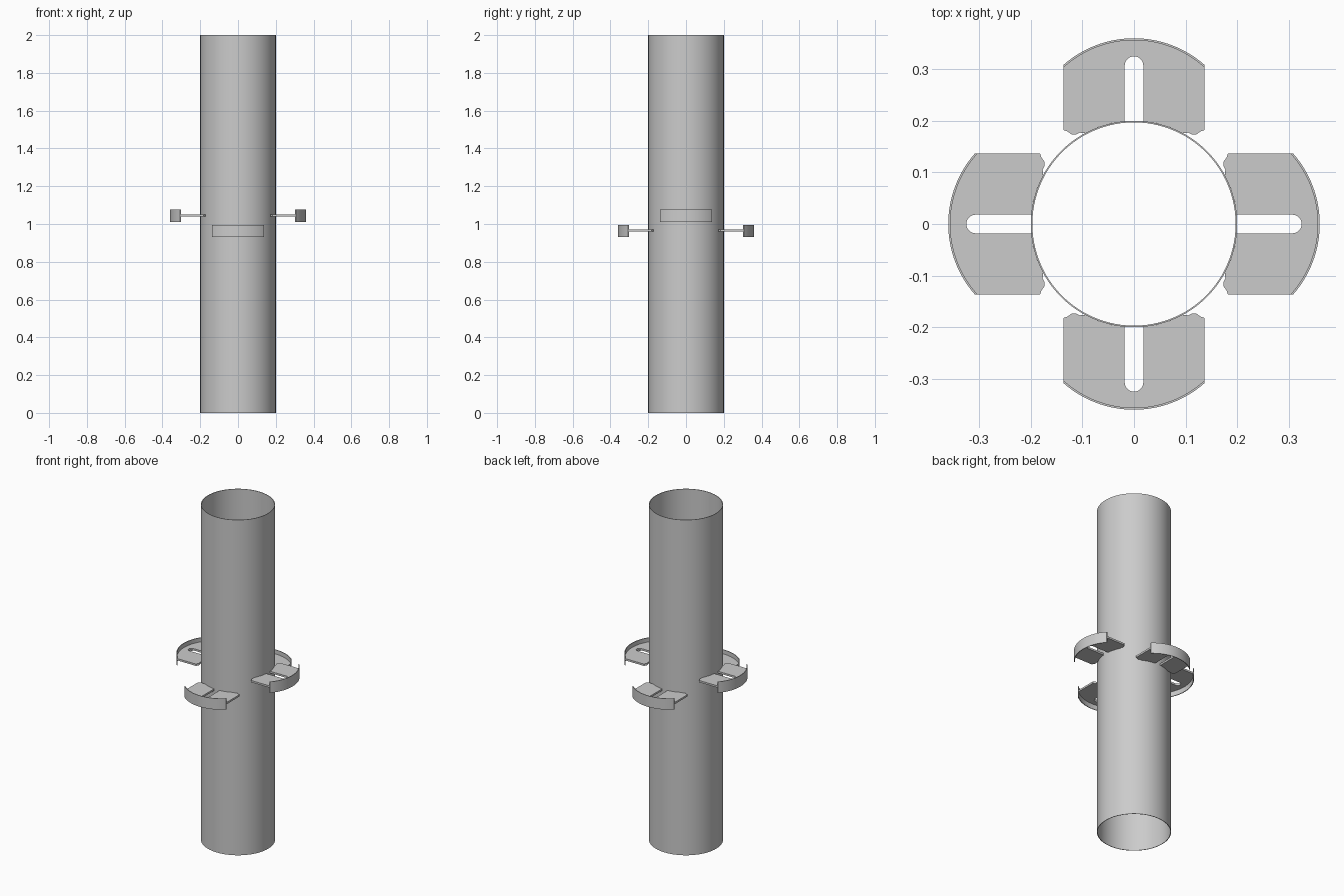
import bpy, bmesh, math

if "Cube" in bpy.data.objects:
    bpy.data.objects.remove(bpy.data.objects["Cube"], do_unlink=True)

grey = bpy.data.materials.new("light_grey")
grey.use_nodes = True
grey.diffuse_color = (0.6, 0.6, 0.6, 1)
grey.node_tree.nodes["Principled BSDF"].inputs["Base Color"].default_value = (0.6, 0.6, 0.6, 1)

TUBE_R, WALL = 0.2, 0.003
HALF_W = 0.137                  # half width of a bracket
RIM_R, RIM_X = 0.207, 0.153     # outer rim arc: radius and centre
SLOT = 0.018                    # half width of the slot


def arc(cx, r, a0, a1, n):
    """Points on an arc around (cx, 0), angles in radians."""
    steps = [a0 + (a1 - a0) * i / n for i in range(n + 1)]
    return [(cx + r * math.cos(a), r * math.sin(a)) for a in steps]


def extrude(name, outline, z0, z1, turn=0):
    """Solid from a flat outline, turned about the tube axis."""
    bm = bmesh.new()
    face = bm.faces.new([bm.verts.new((x, y, z0)) for x, y in outline])
    up = bmesh.ops.extrude_face_region(bm, geom=[face])["geom"]
    verts = [v for v in up if isinstance(v, bmesh.types.BMVert)]
    bmesh.ops.translate(bm, verts=verts, vec=(0, 0, z1 - z0))
    bmesh.ops.recalc_face_normals(bm, faces=bm.faces)
    return finish(name, bm, turn)


def finish(name, bm, turn=0):
    mesh = bpy.data.meshes.new(name)
    bm.to_mesh(mesh)
    bm.free()
    obj = bpy.data.objects.new(name, mesh)
    obj.rotation_euler.z = turn
    mesh.materials.append(grey)
    bpy.context.collection.objects.link(obj)
    bpy.ops.object.select_all(action="DESELECT")
    bpy.context.view_layer.objects.active = obj
    obj.select_set(True)
    bpy.ops.object.shade_smooth_by_angle(angle=math.radians(30))
    return obj


# Open tube with a thin wall
bm = bmesh.new()
n = 96
rings = []
for r, z in ((TUBE_R, 0), (TUBE_R, 2), (TUBE_R - WALL, 2), (TUBE_R - WALL, 0)):
    rings.append([bm.verts.new((r * math.cos(math.tau * i / n), r * math.sin(math.tau * i / n), z))
                  for i in range(n)])
for k in range(4):
    a, b = rings[k], rings[(k + 1) % 4]
    for i in range(n):
        j = (i + 1) % n
        bm.faces.new((a[i], a[j], b[j], b[i]))
bmesh.ops.recalc_face_normals(bm, faces=bm.faces)
finish("tube", bm)

# Plate outline: half of it, then mirrored; the slot opens towards the tube
rim_in = RIM_R - 0.004
edge = math.asin(HALF_W / rim_in)
slot_end = arc(0.325 - SLOT, SLOT, 0, math.pi / 2, 8)
tube_edge = arc(0, TUBE_R, math.asin(SLOT / TUBE_R), math.asin(0.095 / TUBE_R), 10)
lug = [(0.177, 0.105), (0.173, 0.114), (0.174, 0.122), (0.179, 0.128), (0.182, 0.137)]
rim_edge = arc(RIM_X, rim_in, edge, 0, 16)
half = slot_end + tube_edge + lug + rim_edge
lower = [(x, -y) for x, y in reversed(half[1:-1])]

# The tip and slot end meet on the axis, so join the halves as two faces
def plate(name, z0, z1, turn):
    bm = bmesh.new()
    tops = []
    for side in (half, [(x, -y) for x, y in half]):
        tops.append(bm.faces.new([bm.verts.new((x, y, z0)) for x, y in side]))
    bmesh.ops.remove_doubles(bm, verts=bm.verts, dist=1e-5)
    bmesh.ops.recalc_face_normals(bm, faces=bm.faces)
    up = bmesh.ops.extrude_face_region(bm, geom=bm.faces[:])["geom"]
    verts = [v for v in up if isinstance(v, bmesh.types.BMVert)]
    bmesh.ops.translate(bm, verts=verts, vec=(0, 0, z1 - z0))
    bmesh.ops.recalc_face_normals(bm, faces=bm.faces)
    return finish(name, bm, turn)


# Four slotted brackets, each with a curved rim
out = math.asin(HALF_W / RIM_R)
rim = arc(RIM_X, RIM_R, -out, out, 32) + arc(RIM_X, rim_in, edge, -edge, 32)
for i, side in enumerate(("left", "back", "right", "front")):
    mid = 1.043 if i % 2 == 0 else 0.963
    turn = i * math.pi / 2
    plate(side + "_plate", mid - 0.003, mid + 0.008, turn)
    extrude(side + "_rim", rim, mid - 0.033, mid + 0.033, turn)
